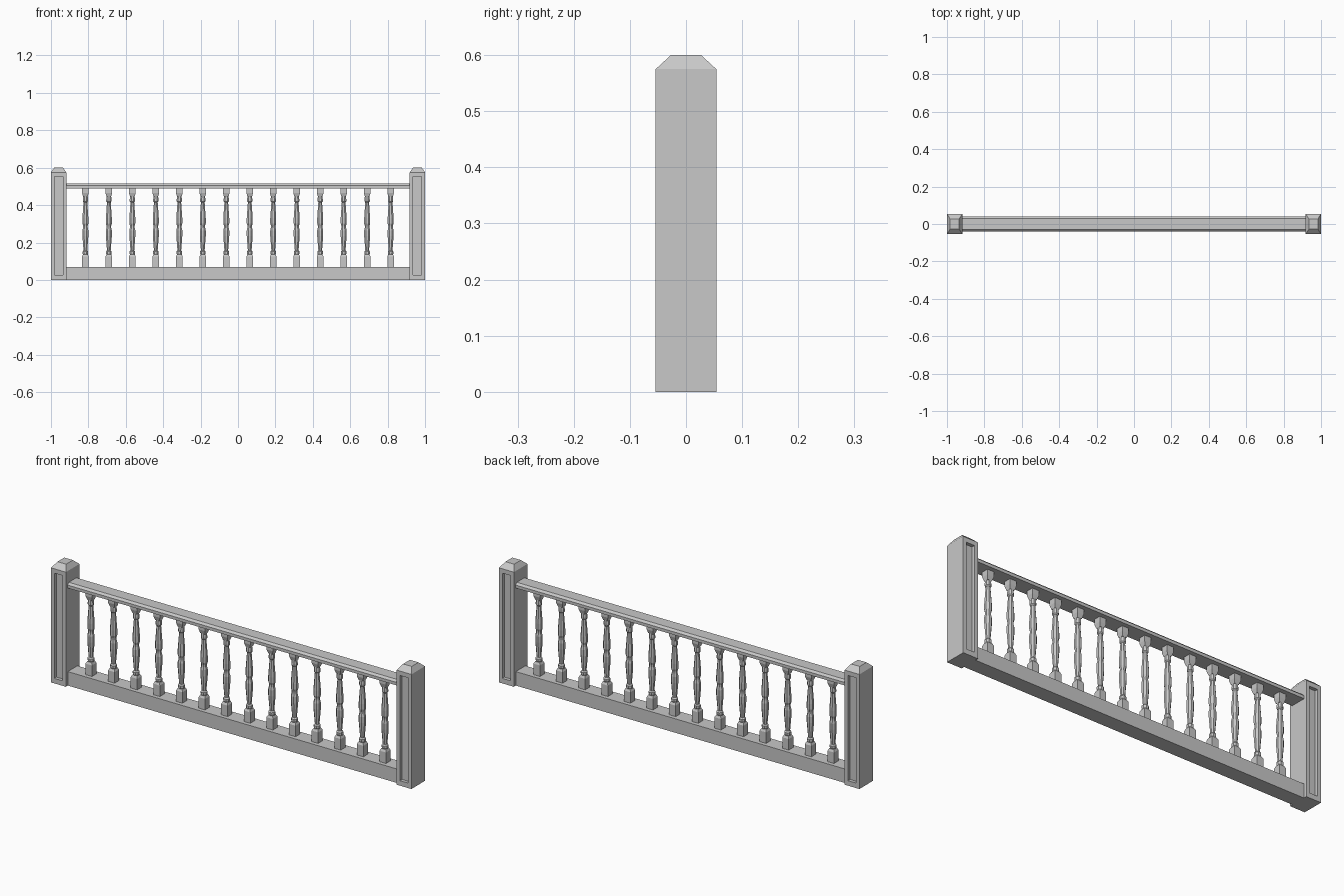
import bpy, bmesh, math

if "Cube" in bpy.data.objects:
    bpy.data.objects.remove(bpy.data.objects["Cube"], do_unlink=True)

stone = bpy.data.materials.new("grey_stone")
stone.use_nodes = True
GREY = (0.58, 0.58, 0.58, 1)
stone.diffuse_color = GREY
stone.node_tree.nodes["Principled BSDF"].inputs["Base Color"].default_value = GREY


def finish(bm, name):
    bmesh.ops.recalc_face_normals(bm, faces=bm.faces[:])
    mesh = bpy.data.meshes.new(name)
    bm.to_mesh(mesh)
    bm.free()
    mesh.materials.append(stone)
    obj = bpy.data.objects.new(name, mesh)
    bpy.context.collection.objects.link(obj)
    return obj


def loft(bm, rings):
    """Skin equal-length rings of points and cap both ends."""
    loops = [[bm.verts.new(p) for p in ring] for ring in rings]
    n = len(loops[0])
    for a, b in zip(loops, loops[1:]):
        for i in range(n):
            j = (i + 1) % n
            bm.faces.new((a[i], a[j], b[j], b[i]))
    bm.faces.new(loops[0][::-1])
    bm.faces.new(loops[-1])


def rect(hx, hy, z):
    return [(-hx, -hy, z), (hx, -hy, z), (hx, hy, z), (-hx, hy, z)]


def polygon(r, z, sides=8):
    # r is the distance to the flat sides
    out = r / math.cos(math.pi / sides)
    angles = [(i + 0.5) * math.tau / sides for i in range(sides)]
    return [(out * math.cos(a), out * math.sin(a), z) for a in angles]


# End posts: chamfered top, sunken panels front and back
PW, PD = 0.041, 0.054
for side, x in (("left", 1 - PW), ("right", PW - 1)):
    bm = bmesh.new()
    loft(bm, [rect(PW, PD, 0), rect(PW, PD, 0.575), rect(0.024, 0.027, 0.6)])
    bm.normal_update()
    for face in [f for f in bm.faces if abs(f.normal.y) > 0.99]:
        inward = face.normal * -0.017
        bmesh.ops.inset_region(bm, faces=[face], thickness=0.018, use_even_offset=True)
        for v in face.verts:
            v.co.z += 0.007 if v.co.z < 0.3 else -0.004
        panel = bmesh.ops.extrude_discrete_faces(bm, faces=[face])["faces"][0]
        bmesh.ops.translate(bm, verts=panel.verts[:], vec=inward)
    finish(bm, side + "_post").location.x = x

# Bottom plinth
INNER = 1 - 2 * PW
bm = bmesh.new()
loft(bm, [rect(INNER, 0.038, 0), rect(INNER, 0.038, 0.07)])
finish(bm, "plinth")

# Handrail with chamfered top edges
bm = bmesh.new()
section = [(-0.04, 0.49), (0.04, 0.49), (0.04, 0.505), (0.03, 0.515),
           (-0.03, 0.515), (-0.04, 0.505)]
loft(bm, [[(x, y, z) for y, z in section] for x in (-INNER, INNER)])
finish(bm, "handrail")

# Baluster: square blocks at both ends, faceted turned shaft between
bm = bmesh.new()
loft(bm, [rect(0.018, 0.018, 0.068), rect(0.018, 0.018, 0.125),
          rect(0.012, 0.012, 0.137)])
loft(bm, [rect(0.012, 0.012, 0.445), rect(0.018, 0.018, 0.465),
          rect(0.018, 0.018, 0.492)])
profile = [(0.011, 0.13), (0.015, 0.142), (0.015, 0.152), (0.010, 0.158),
           (0.016, 0.235), (0.016, 0.265), (0.0125, 0.28), (0.0125, 0.29),
           (0.016, 0.302), (0.016, 0.33), (0.010, 0.415), (0.014, 0.42),
           (0.014, 0.43), (0.012, 0.45)]
loft(bm, [polygon(r, z) for r, z in profile])
first = finish(bm, "baluster_1")

COUNT, SPAN = 14, 0.816
first.location.x = -SPAN
for i in range(1, COUNT):
    copy = bpy.data.objects.new(f"baluster_{i + 1}", first.data)
    copy.location.x = -SPAN + 2 * SPAN * i / (COUNT - 1)
    bpy.context.collection.objects.link(copy)
